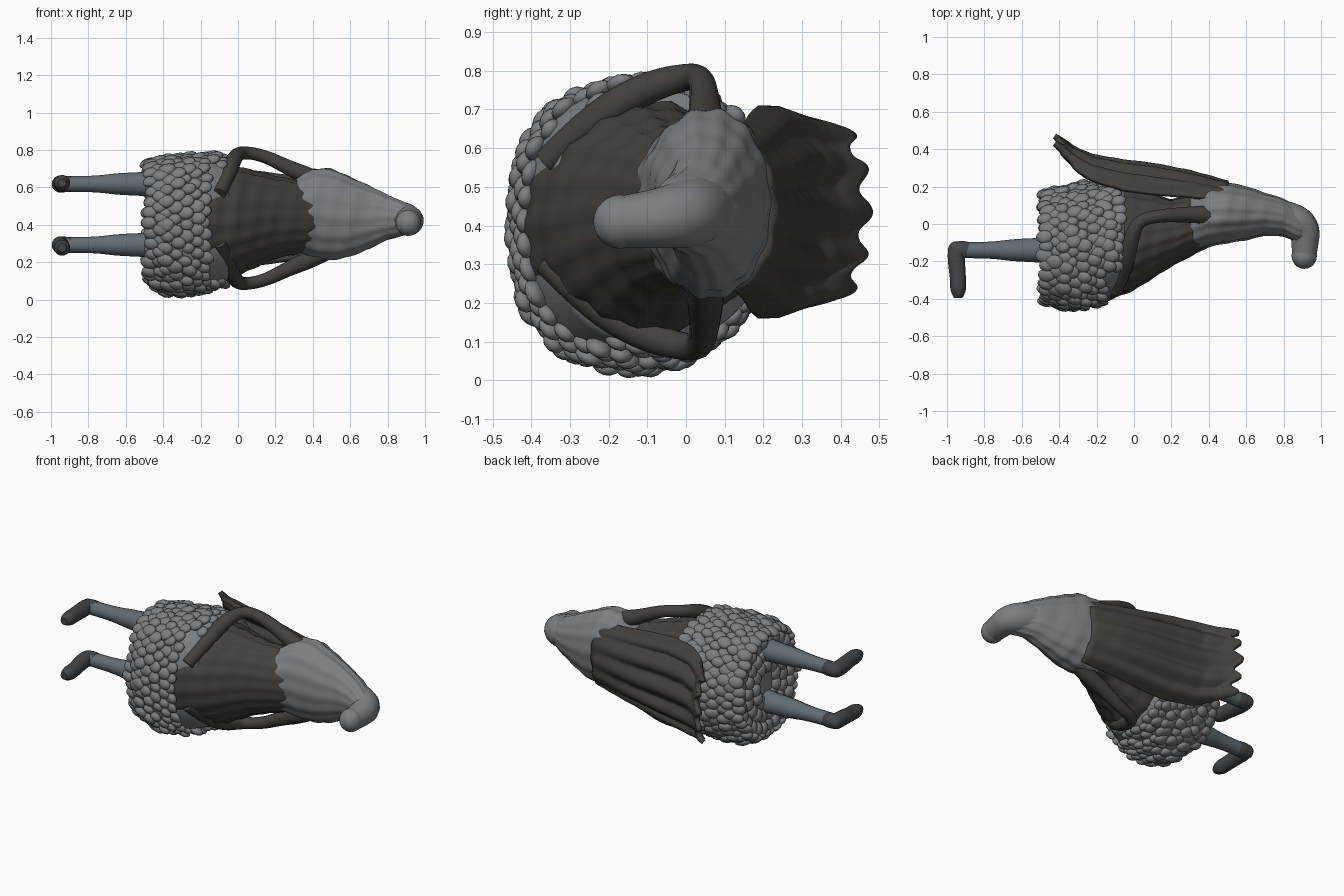
import bpy, bmesh, math, random
from mathutils import Vector, Matrix

if "Cube" in bpy.data.objects:
    bpy.data.objects.remove(bpy.data.objects["Cube"])
random.seed(4)


def mat(name, c):
    m = bpy.data.materials.new(name)
    m.diffuse_color = (*c, 1)
    m.use_nodes = True
    m.node_tree.nodes["Principled BSDF"].inputs["Base Color"].default_value = m.diffuse_color
    return m


GREY = mat("pale_grey", (0.20, 0.21, 0.22))
DARK = mat("dark_cloth", (0.055, 0.053, 0.048))
LEG = mat("blue_grey", (0.12, 0.15, 0.17))
FOOT = mat("dark_foot", (0.055, 0.06, 0.065))


def finish(name, bm, m):
    bmesh.ops.recalc_face_normals(bm, faces=bm.faces)
    me = bpy.data.meshes.new(name)
    bm.to_mesh(me)
    bm.free()
    for p in me.polygons:
        p.use_smooth = True
    ob = bpy.data.objects.new(name, me)
    bpy.context.collection.objects.link(ob)
    me.materials.append(m)
    return ob


def interp(rows, t):
    f = t * (len(rows) - 1)
    i = min(int(f), len(rows) - 2)
    return [a + (b - a) * (f - i) for a, b in zip(rows[i], rows[i + 1])]


def section(row, a, r=1.0, square=0.0):
    # point on an oval section; the -y side can be squared off
    x, y0, y1, z0, z1 = row
    c, s = math.cos(a), math.sin(a)
    if c < 0:
        r *= 1 + square * (2 * c * s) ** 2
    return Vector((x, (y0 + y1) / 2 + r * (y1 - y0) / 2 * c, (z0 + z1) / 2 + r * (z1 - z0) / 2 * s))


def skin(bm, rings, closed=True):
    for a, b in zip(rings, rings[1:]):
        n = len(a)
        for j in range(n if closed else n - 1):
            k = (j + 1) % n
            bm.faces.new((a[j], a[k], b[k], b[j]))


def loft(name, rows, m, folds=0, amp=0.0, n=72, steps=40, square=0.0):
    # rows: x, y min, y max, z min, z max
    bm = bmesh.new()
    rings = []
    for s in range(steps + 1):
        row = interp(rows, s / steps)
        ring = []
        for j in range(n):
            a = math.tau * j / n
            r = 1 + amp * math.cos(folds * a + 0.6 * math.sin(9 * row[0])) + amp * 0.5 * math.sin(60 * row[0] + 3 * a)
            ring.append(bm.verts.new(section(row, a, r, square)))
        rings.append(ring)
    skin(bm, rings)
    bm.faces.new(rings[0])
    bm.faces.new(rings[-1])
    return finish(name, bm, m)


def tube(name, pts, m):
    # pts: x, y, z, radius; rounded path
    cu = bpy.data.curves.new(name, 'CURVE')
    cu.dimensions = '3D'
    cu.bevel_depth = 1
    cu.bevel_resolution = 5
    cu.use_fill_caps = True
    sp = cu.splines.new('NURBS')
    sp.points.add(len(pts) - 1)
    for p, (x, y, z, r) in zip(sp.points, pts):
        p.co = (x, y, z, 1)
        p.radius = r
    sp.use_endpoint_u = True
    sp.order_u = 3
    sp.resolution_u = 8
    ob = bpy.data.objects.new(name, cu)
    bpy.context.collection.objects.link(ob)
    cu.materials.append(m)
    return ob


def blob(bm, co, size, rot=None, sub=2):
    M = Matrix.Translation(co) @ (rot or Matrix()) @ Matrix.Diagonal((*size, 1))
    bmesh.ops.create_icosphere(bm, subdivisions=sub, radius=1, matrix=M)


# Torso cone, hollow behind, under a pale mantle tapering into the bent head
loft("torso", [(-0.2, -0.43, 0.20, 0.08, 0.74), (0.0, -0.35, 0.19, 0.13, 0.71),
               (0.2, -0.225, 0.13, 0.22, 0.66), (0.42, -0.11, 0.18, 0.27, 0.62)], DARK, 18, 0.02)
loft("mantle", [(0.30, -0.15, 0.17, 0.27, 0.64), (0.40, -0.12, 0.23, 0.22, 0.70),
                (0.50, -0.10, 0.22, 0.21, 0.70), (0.60, -0.085, 0.20, 0.23, 0.655),
                (0.70, -0.06, 0.165, 0.27, 0.61), (0.80, -0.065, 0.135, 0.32, 0.56),
                (0.88, -0.10, 0.09, 0.34, 0.525), (0.94, -0.10, 0.055, 0.36, 0.49)], GREY, 14, 0.02)
tube("head", [(0.74, 0.05, 0.45, 0.09), (0.86, 0.02, 0.435, 0.095), (0.915, -0.03, 0.425, 0.082),
              (0.915, -0.10, 0.415, 0.074), (0.91, -0.17, 0.41, 0.066)], GREY)
bm = bmesh.new()
blob(bm, (0.91, -0.17, 0.41), (0.068, 0.07, 0.07), sub=3)
finish("head_tip", bm, GREY)

# Skirt core covered with overlapping rows of rounded feathers
SK = [(-0.47, -0.41, 0.17, 0.09, 0.73), (-0.37, -0.44, 0.19, 0.04, 0.755),
      (-0.25, -0.435, 0.21, 0.04, 0.76), (-0.15, -0.40, 0.22, 0.07, 0.765),
      (-0.05, -0.345, 0.23, 0.10, 0.745)]
SQ = 0.07
loft("skirt_core", SK, GREY, n=48, steps=12, square=SQ)
bm = bmesh.new()
for r in range(9):
    row = interp(SK, r / 9)
    for j in range(36):
        a = math.tau * (j + 0.5 * (r % 2)) / 36
        if r > 6 and math.cos(a) < -0.5:
            continue
        co = section(row, a, random.uniform(0.97, 1.03), SQ)
        co.x += random.uniform(-0.012, 0.015)
        k = random.uniform(0.85, 1.15)
        rot = Matrix.Rotation(a, 4, 'X') @ Matrix.Rotation(0.3, 4, 'Z')
        blob(bm, co, (0.045 * k, 0.024, 0.036 * k), rot)
for ring, cnt in ((0.85, 26), (0.6, 18), (0.35, 11)):
    for j in range(cnt):
        co = section(SK[0], math.tau * j / cnt, ring, SQ)
        blob(bm, co, (random.uniform(0.02, 0.035), 0.04, 0.045))
finish("skirt_feathers", bm, GREY)

# Pleated cloak on the back, flaring into five tails
# rows: x, centre y, back y, half width
CL = [(0.50, 0.05, 0.215, 0.20), (0.30, 0.06, 0.265, 0.225), (0.12, 0.07, 0.295, 0.25),
      (-0.06, 0.10, 0.315, 0.275), (-0.23, 0.17, 0.345, 0.275), (-0.33, 0.25, 0.395, 0.25),
      (-0.40, 0.34, 0.455, 0.23)]
bm = bmesh.new()
rings = []
for s in range(37):
    t = s / 36
    x, yc, yb, w = interp(CL, t)
    ring = []
    for j in range(81):
        u = j / 40 - 1
        a = u * 1.25
        f = math.cos(u * 5 * math.pi)
        y = yc + (yb - yc) * math.cos(a) ** 0.7 + 0.016 * f * min(1, t * 2 + 0.2)
        ring.append(bm.verts.new((x - 0.02 * f * max(0, t - 0.7) / 0.3
                                  + 0.005 * math.sin(50 * x + 7 * u),
                                  y, 0.435 + w * math.sin(a))))
    rings.append(ring)
skin(bm, rings, False)
cloak = finish("cloak", bm, DARK)
so = cloak.modifiers.new("thickness", 'SOLIDIFY')
so.thickness = 0.03
so.offset = 0

# Mirrored limbs
for side, nm in ((1, "left"), (-1, "right")):
    zc = 0.435
    tube(nm + "_arm", [(0.52, 0.05, zc + side * 0.15, 0.05), (0.40, 0.05, zc + side * 0.215, 0.05),
                       (0.28, 0.05, zc + side * 0.265, 0.042), (0.14, 0.045, zc + side * 0.335, 0.034),
                       (0.02, 0.02, zc + side * 0.355, 0.034), (-0.02, -0.1, zc + side * 0.325, 0.042),
                       (-0.05, -0.24, zc + side * 0.24, 0.045), (-0.10, -0.36, zc + side * 0.13, 0.035)], DARK)
    zl = 0.455 + side * 0.163
    tube(nm + "_leg", [(-0.40, -0.14, zl, 0.075), (-0.52, -0.14, zl, 0.064), (-0.64, -0.14, zl, 0.06),
                       (-0.78, -0.14, zl, 0.042), (-0.92, -0.14, zl, 0.043)], LEG)
    zt = zl - 0.015 if side < 0 else zl + 0.005
    tube(nm + "_foot", [(-0.89, -0.14, zl, 0.044), (-0.95, -0.125, zl, 0.046),
                        (-0.95, -0.20, zl, 0.046), (-0.94, -0.30, zt, 0.042),
                        (-0.94, -0.36, zt, 0.044), (-0.94, -0.395, zt, 0.022)], FOOT)
    bm = bmesh.new()
    blob(bm, (-0.95, -0.14, zl), (0.045, 0.048, 0.044), sub=3)
    finish(nm + "_heel", bm, FOOT)
